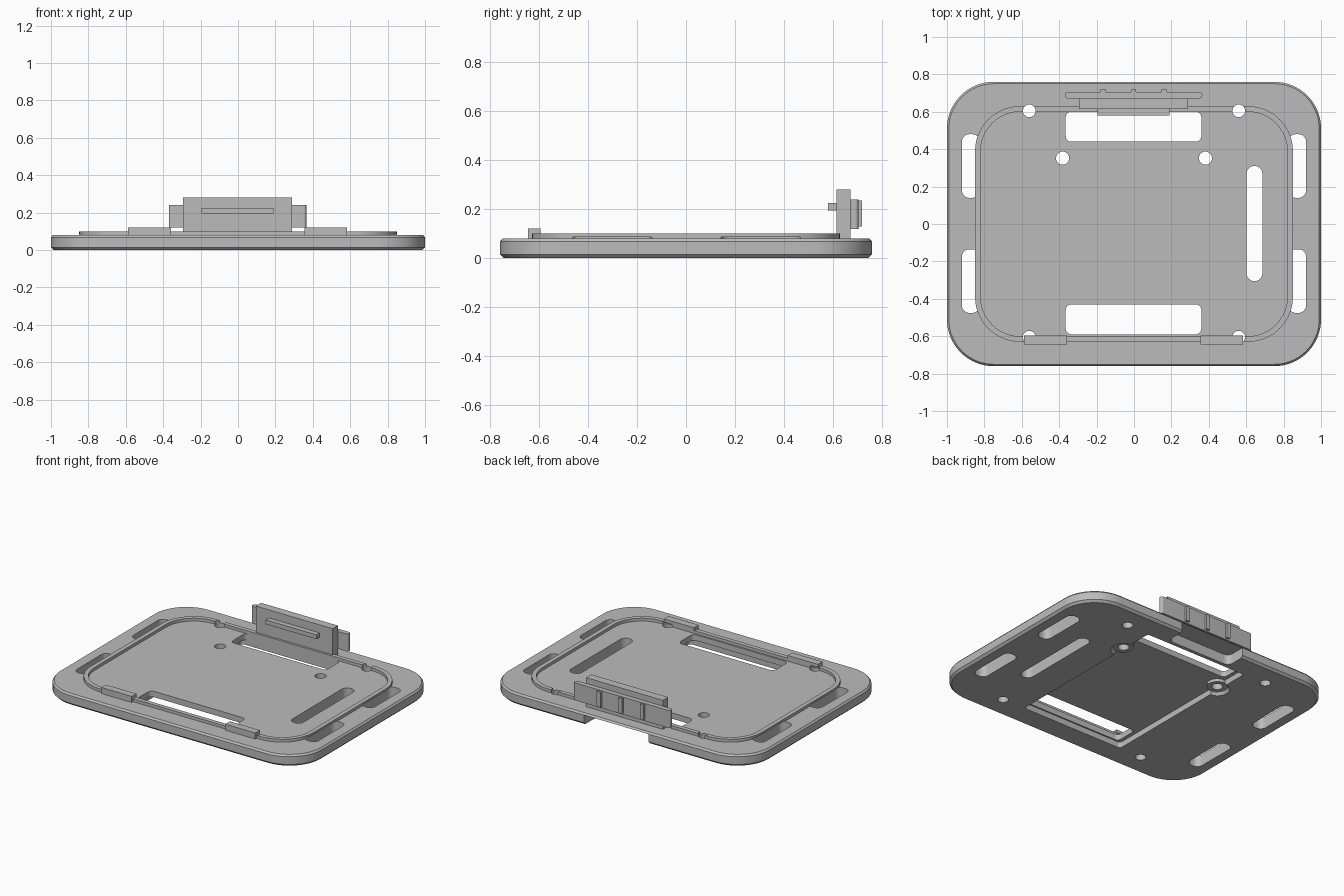
import bpy, bmesh, math

if "Cube" in bpy.data.objects:
    bpy.data.objects.remove(bpy.data.objects["Cube"])

grey = bpy.data.materials.new("plain grey")
grey.diffuse_color = (0.5, 0.5, 0.5, 1)
grey.use_nodes = True
grey.node_tree.nodes["Principled BSDF"].inputs["Base Color"].default_value = grey.diffuse_color


def outline(x0, x1, y0, y1, r, seg=10):
    """Rounded rectangle, counter-clockwise."""
    r = max(min(r, (x1 - x0) / 2 - 1e-4, (y1 - y0) / 2 - 1e-4), 1e-4)
    corners = [(x1 - r, y1 - r), (x0 + r, y1 - r), (x0 + r, y0 + r), (x1 - r, y0 + r)]
    return [(cx + r * math.cos(math.pi / 2 * (q + i / seg)),
             cy + r * math.sin(math.pi / 2 * (q + i / seg)))
            for q, (cx, cy) in enumerate(corners) for i in range(seg + 1)]


def loft(name, layers):
    """Solid through stacked outlines given as (points, z)."""
    bm = bmesh.new()
    rings = [[bm.verts.new((x, y, z)) for x, y in pts] for pts, z in layers]
    n = len(rings[0])
    bm.faces.new(rings[0][::-1])
    bm.faces.new(rings[-1])
    for a, b in zip(rings, rings[1:]):
        for i in range(n):
            j = (i + 1) % n
            bm.faces.new((a[i], a[j], b[j], b[i]))
    me = bpy.data.meshes.new(name)
    bm.to_mesh(me)
    bm.free()
    ob = bpy.data.objects.new(name, me)
    me.materials.append(grey)
    bpy.context.collection.objects.link(ob)
    return ob


def block(name, x0, x1, y0, y1, z0, z1, r=0.0):
    pts = outline(x0, x1, y0, y1, r) if r else [(x0, y0), (x1, y0), (x1, y1), (x0, y1)]
    return loft(name, [(pts, z0), (pts, z1)])


def disc(name, x, y, r, z0, z1, r2=None):
    ring = lambda q: [(x + q * math.cos(i * math.tau / 32), y + q * math.sin(i * math.tau / 32))
                      for i in range(32)]
    return loft(name, [(ring(r), z0), (ring(r2 or r), z1)])


def cut(ob, *cutters):
    """Subtract each cutter, then discard it."""
    for c in cutters:
        m = ob.modifiers.new("cut", "BOOLEAN")
        m.operation, m.solver, m.object = "DIFFERENCE", "EXACT", c
        me = bpy.data.meshes.new_from_object(
            ob.evaluated_get(bpy.context.evaluated_depsgraph_get()))
        ob.modifiers.clear()
        ob.data = me
        bpy.data.objects.remove(c)


def side_slots():
    return [block("slot", min(a, b), max(a, b), y, y + 0.34, -0.1, 0.086, 0.04)
            for a, b in ((-0.92, -0.825), (0.825, 0.92)) for y in (-0.475, 0.14)]


def corner_holes():
    return [disc("hole", sx * 0.56, sy * 0.605, 0.034, -0.1, 0.2)
            for sx in (-1, 1) for sy in (-1, 1)]


# base plate with chamfered edges
layers = [(outline(-1 + d, 1 - d, -0.76 + d, 0.76 - d, 0.25 - d, 16), z)
          for d, z in ((0.015, 0), (0, 0.015), (0, 0.068), (0.01, 0.08))]
plate = loft("base_plate", layers)
cut(plate,
    block("pocket", -0.39, 0.39, -0.6, 0.6, -0.1, 0.04, 0.02),
    block("rear_notch", -0.245, 0.245, 0.625, 0.9, -0.1, 0.068, 0.04),
    block("front_opening", -0.365, 0.36, -0.59, -0.43, -0.1, 0.2, 0.03),
    block("rear_opening", -0.365, 0.36, 0.44, 0.6, -0.1, 0.2, 0.03),
    block("right_slot", 0.602, 0.686, -0.305, 0.31, -0.1, 0.2, 0.04),
    *side_slots(), *corner_holes(),
    *[disc("screw", s * 0.382, 0.352, 0.035, -0.1, 0.2) for s in (-1, 1)],
    *[disc("countersink", s * 0.382, 0.352, 0.08, -0.001, 0.03, 0.06) for s in (-1, 1)])

# screw bosses inside the underside pocket
bosses = []
for s in (-1, 1):
    boss = disc("screw_boss", s * 0.382, 0.352, 0.065, 0.02, 0.045)
    cut(boss, disc("bore", s * 0.382, 0.352, 0.035, -0.1, 0.2))
    bosses.append(boss)

# raised rim around the tray
rim = block("tray_rim", -0.85, 0.85, -0.63, 0.63, 0.08, 0.1, 0.24)
cut(rim, block("inside", -0.82, 0.82, -0.6, 0.6, 0, 0.2, 0.21),
    *side_slots(), *corner_holes())

# front retaining tabs with an overhanging lip
tabs = []
for x0, x1 in ((-0.588, -0.358), (0.355, 0.583)):
    tabs.append(block("front_tab", x0, x1, -0.645, -0.62, 0.08, 0.122))
    tabs.append(block("front_tab_lip", x0, x1, -0.62, -0.595, 0.1, 0.122))

# rear clip: upright wall, catch ridge, finger grip and grip ribs
clip = [block("clip_wall", -0.295, 0.29, 0.615, 0.672, 0.08, 0.28),
        block("clip_catch", -0.195, 0.19, 0.58, 0.615, 0.195, 0.225),
        block("clip_grip", -0.37, 0.365, 0.672, 0.705, 0.12, 0.24, 0.014)]
for x in (-0.166, -0.002, 0.162):
    clip.append(block("grip_rib", x - 0.014, x + 0.014, 0.705, 0.72, 0.13, 0.235))

# smooth the rounded walls, keep the edges crisp
bpy.ops.object.select_all(action="DESELECT")
for ob in [plate, rim] + bosses + tabs + clip:
    ob.select_set(True)
bpy.context.view_layer.objects.active = plate
bpy.ops.object.shade_smooth_by_angle(angle=math.radians(25))
